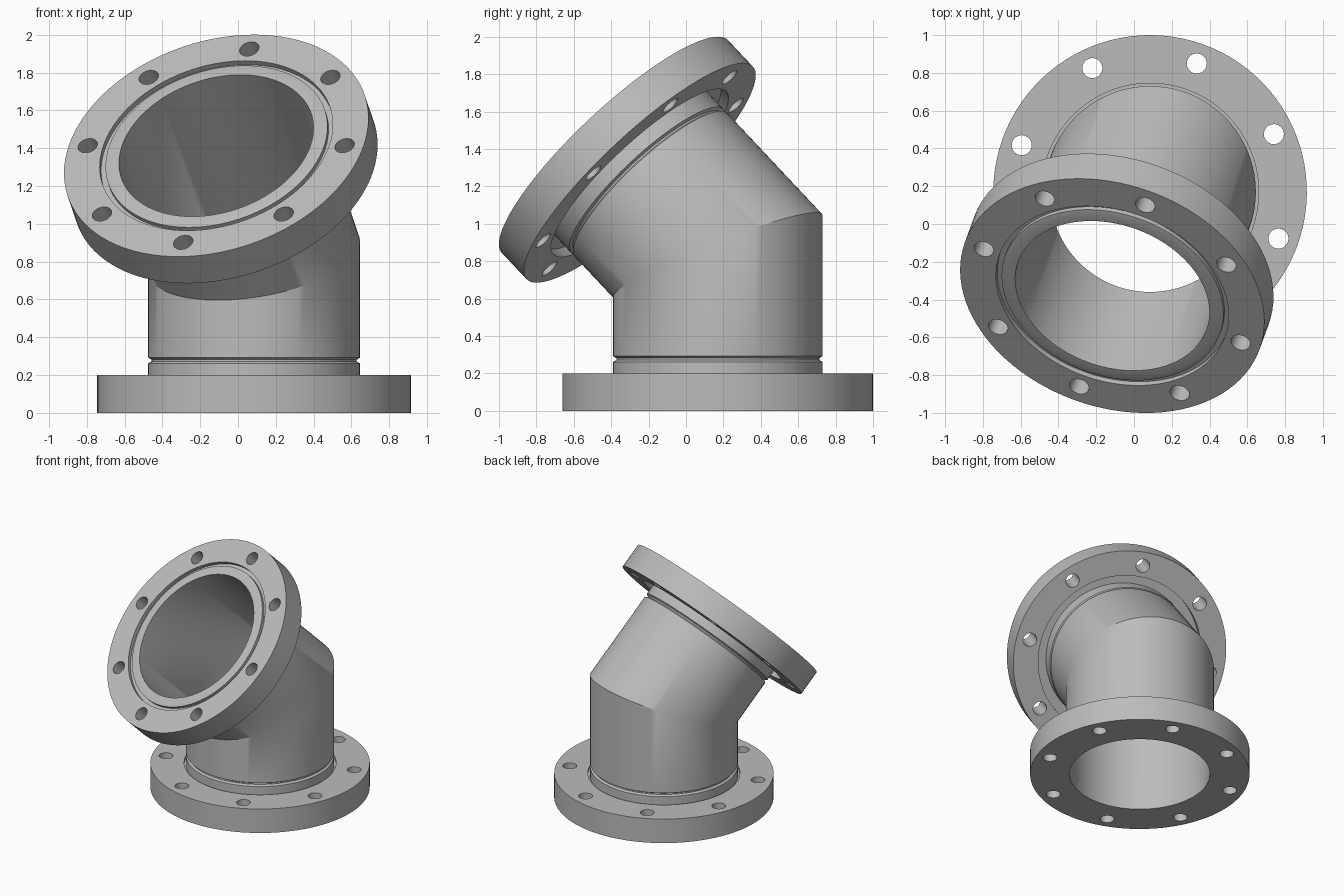
import bpy, bmesh
from math import sin, cos, tan, pi, radians
from mathutils import Matrix, Vector

if "Cube" in bpy.data.objects:
    bpy.data.objects.remove(bpy.data.objects["Cube"])

SEGMENTS = 96
LEG = 0.828                    # from each flange face to the bend
HALF_BEND = radians(22.5)
PIPE, BORE = 0.56, 0.53
FLANGE, THICK = 0.83, 0.2
MITRE = None                   # marks a ring lying on the mitre plane

# Local x points towards the bend; the upper half mirrors the lower one
lower = Matrix.Translation((0.085, 0.17, 0)) @ Matrix.Rotation(radians(250), 4, "Z")
bend = Matrix.Translation((0, 0, LEG))
normal = Vector((sin(HALF_BEND), 0, cos(HALF_BEND)))
upper = lower @ bend @ Matrix.Scale(-1, 4, normal) @ bend.inverted()

steel = bpy.data.materials.new("grey_steel")
steel.use_nodes = True
steel.diffuse_color = (0.5, 0.5, 0.5, 1)
steel.node_tree.nodes["Principled BSDF"].inputs["Base Color"].default_value = (0.5, 0.5, 0.5, 1)


def lathe(bm, profile, closed, matrix=Matrix()):
    """Turn (radius, height) points around the local z axis."""
    rings = []
    for r, z in profile:
        ring = []
        for i in range(SEGMENTS):
            a = 2 * pi * i / SEGMENTS
            x, y = r * cos(a), r * sin(a)
            h = LEG - tan(HALF_BEND) * x if z is MITRE else z
            ring.append(bm.verts.new(matrix @ Vector((x, y, h))))
        rings.append(ring)
    pairs = list(zip(rings, rings[1:]))
    if closed:
        pairs.append((rings[-1], rings[0]))
    for a, b in pairs:
        for i in range(SEGMENTS):
            j = (i + 1) % SEGMENTS
            bm.faces.new((a[i], a[j], b[j], b[i]))


def finish(name, bm):
    bmesh.ops.recalc_face_normals(bm, faces=bm.faces)
    mesh = bpy.data.meshes.new(name)
    bm.to_mesh(mesh)
    bm.free()
    mesh.materials.append(steel)
    obj = bpy.data.objects.new(name, mesh)
    bpy.context.collection.objects.link(obj)
    return obj


def smooth(obj):
    bpy.ops.object.select_all(action="DESELECT")
    obj.select_set(True)
    bpy.context.view_layer.objects.active = obj
    bpy.ops.object.shade_smooth_by_angle(angle=radians(30))


def flange(name, inner, place):
    bm = bmesh.new()
    lathe(bm, [(inner, 0), (FLANGE, 0), (FLANGE, THICK), (inner, THICK)], True)
    obj = finish(name, bm)

    # Ring of eight bolt holes
    bm = bmesh.new()
    for k in range(8):
        a = k * pi / 4
        bmesh.ops.create_cone(
            bm, cap_ends=True, segments=32, radius1=0.053, radius2=0.053, depth=0.6,
            matrix=Matrix.Translation((0.723 * cos(a), 0.723 * sin(a), THICK / 2)))
    cutter = finish("bolt_hole_cutter", bm)
    cutter.hide_render = True
    mod = obj.modifiers.new("bolt_holes", "BOOLEAN")
    mod.operation, mod.solver, mod.object = "DIFFERENCE", "EXACT", cutter
    graph = bpy.context.evaluated_depsgraph_get()
    cut = bpy.data.meshes.new_from_object(obj.evaluated_get(graph))
    obj.modifiers.clear()
    bpy.data.objects.remove(cutter)

    cut.transform(place)
    if place.determinant() < 0:
        cut.flip_normals()
    obj.data = cut
    smooth(obj)


# Mitred pipe, with a weld groove on each leg and a collar inside each flange
weld = [(PIPE, 0.262), (0.543, 0.272), (0.543, 0.282), (PIPE, 0.292), (PIPE, MITRE)]
lower_end = [(0.575, 0), (0.575, 0.18), (PIPE, 0.18)]
upper_end = [(0.578, 0), (0.605, 0.006), (0.605, 0.03), (0.635, 0.03),
             (0.635, 0.14), (PIPE, 0.14)]
bm = bmesh.new()
for end, place in ((lower_end, lower), (upper_end, upper)):
    lathe(bm, [(BORE, MITRE), (BORE, 0)] + end + weld, False, place)
bmesh.ops.remove_doubles(bm, verts=bm.verts, dist=0.0001)
smooth(finish("elbow_pipe", bm))

# Flanges
flange("lower_flange", 0.575, lower)
flange("upper_flange", 0.635, upper)
